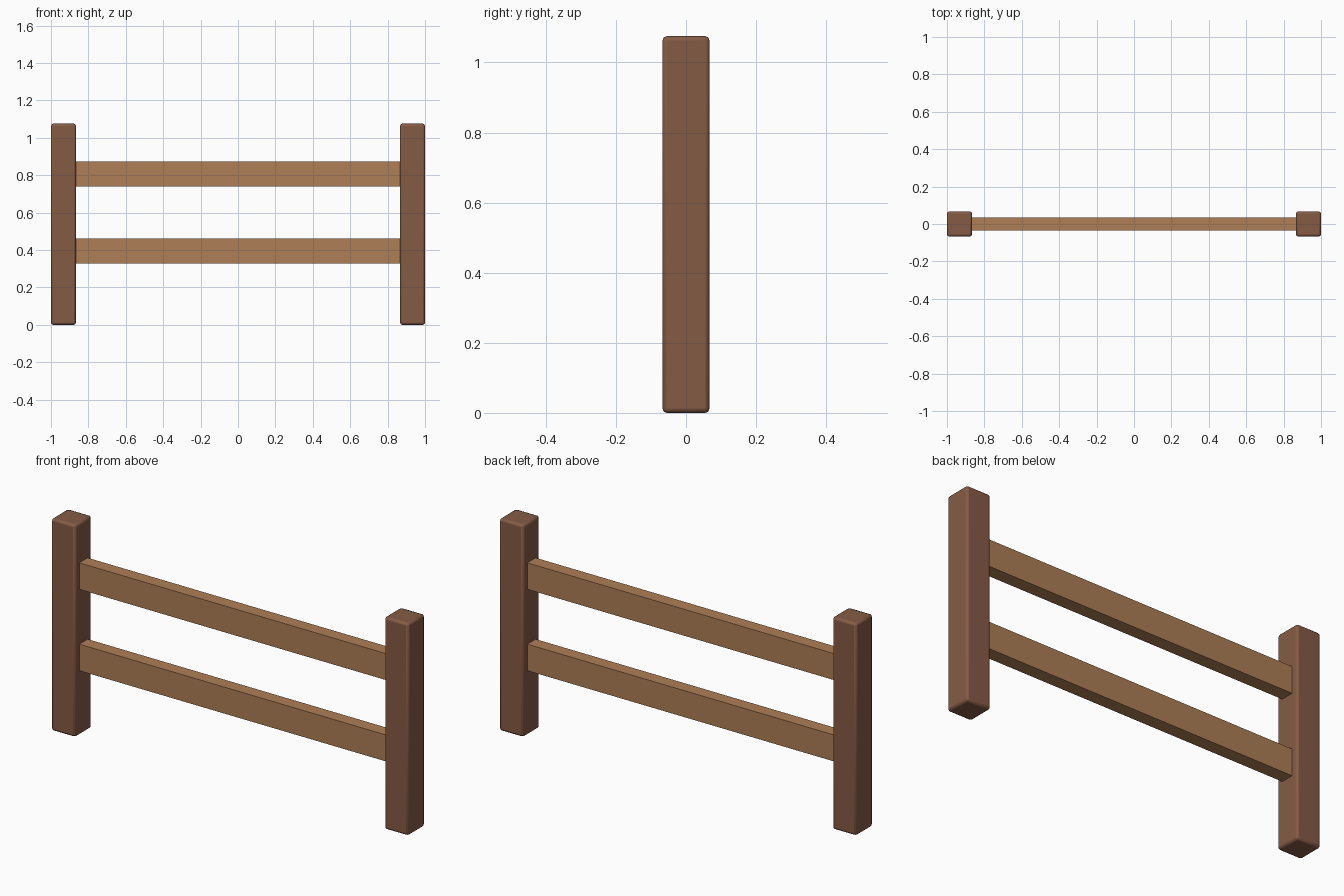
import bpy

if "Cube" in bpy.data.objects:
    bpy.data.objects.remove(bpy.data.objects["Cube"])


def material(name, color):
    mat = bpy.data.materials.new(name)
    mat.diffuse_color = (*color, 1)
    mat.use_nodes = True
    mat.node_tree.nodes["Principled BSDF"].inputs["Base Color"].default_value = mat.diffuse_color
    return mat


def beam(name, size, center, mat, bevel=0):
    bpy.ops.mesh.primitive_cube_add(size=1, location=center)
    ob = bpy.context.object
    ob.name = name
    ob.scale = size
    bpy.ops.object.transform_apply(location=False, rotation=False, scale=True)
    ob.data.materials.append(mat)
    if bevel:
        mod = ob.modifiers.new("soft_edges", "BEVEL")
        mod.width = bevel
        mod.segments = 2
        bpy.ops.object.shade_smooth_by_angle()
    return ob


dark_wood = material("dark_brown_wood", (0.235, 0.105, 0.060))
light_wood = material("light_brown_wood", (0.42, 0.21, 0.092))

POST_W, POST_H = 0.134, 1.075
RAIL_H, RAIL_D = 0.134, 0.067
post_x = 1 - POST_W / 2

# Square posts with softened edges
for side, s in (("left", -1), ("right", 1)):
    beam(side + "_post", (POST_W, POST_W, POST_H),
         (s * post_x, 0, POST_H / 2), dark_wood, 0.012)

# Flat rails meeting the inner post faces
rail_length = 2 * (1 - POST_W) + 0.004
for name, z in (("lower_rail", 0.394), ("upper_rail", 0.806)):
    beam(name, (rail_length, RAIL_D, RAIL_H), (0, 0, z), light_wood)
